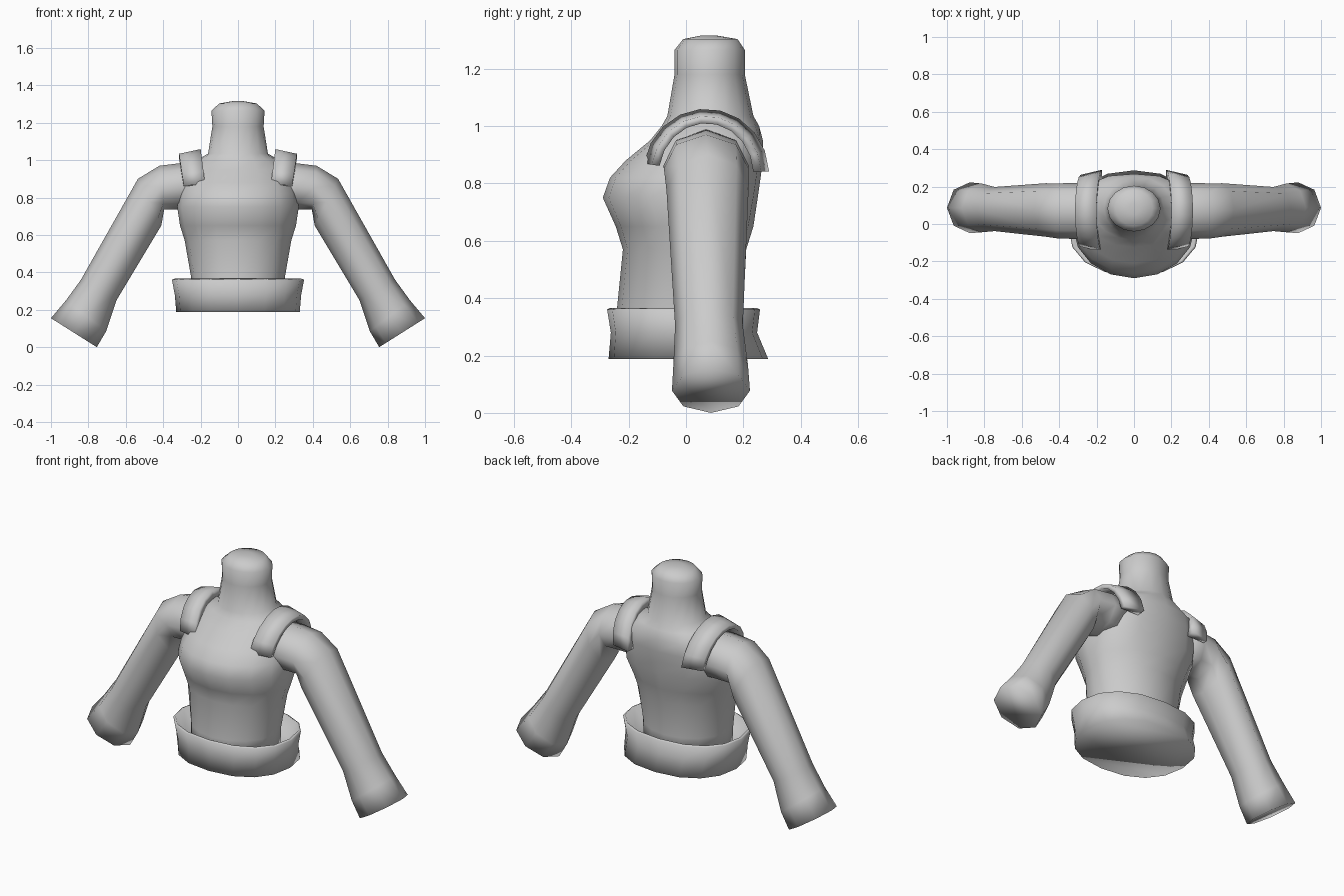
import bpy, bmesh, math
from mathutils import Vector

cube = bpy.data.objects.get("Cube")
if cube:
    bpy.data.objects.remove(cube)

shade = (.6, .6, .6, 1)
grey = bpy.data.materials.new("plain grey")
grey.use_nodes = True
grey.diffuse_color = shade
grey.node_tree.nodes["Principled BSDF"].inputs["Base Color"].default_value = shade


def loft(name, rings):
    """Skin a list of point rings, cap both ends and shade smooth."""
    bm = bmesh.new()
    loops = [[bm.verts.new(point) for point in ring] for ring in rings]
    for lower, upper in zip(loops, loops[1:]):
        count = len(lower)
        for i in range(count):
            j = (i + 1) % count
            bm.faces.new((lower[i], lower[j], upper[j], upper[i]))
    bm.faces.new(loops[0])
    bm.faces.new(loops[-1])
    bmesh.ops.recalc_face_normals(bm, faces=bm.faces)
    for face in bm.faces:
        face.smooth = True
    mesh = bpy.data.meshes.new(name)
    bm.to_mesh(mesh)
    bm.free()
    mesh.materials.append(grey)
    part = bpy.data.objects.new(name, mesh)
    bpy.context.collection.objects.link(part)


def turn(count):
    """Evenly spaced angles around a full circle."""
    return [math.tau * i / count for i in range(count)]


def rounded(value, power):
    """Signed power used to square off an ellipse."""
    return math.copysign(abs(value) ** (2 / power), value)


def oval(height, half_width, front, back, front_power=2, back_power=2):
    """Horizontal rounded section; higher powers give boxier corners."""
    middle, depth = (front + back) / 2, (back - front) / 2
    points = []
    for angle in turn(16):
        across, along = math.cos(angle), math.sin(angle)
        power = back_power if along > 0 else front_power
        points.append((half_width * rounded(across, power),
                       middle + depth * rounded(along, power), height))
    return points


# Torso and neck: height, half width, front y, back y
torso = [
    (.27, .25, -.24, .2), (.37, .25, -.24, .2),
    (.57, .285, -.22, .21), (.65, .31, -.245, .235),
    (.75, .325, -.29, .25), (.82, .315, -.265, .26),
    (.88, .3, -.21, .268), (.95, .275, -.125, .268),
    (1, .22, -.085, .255), (1.035, .16, -.065, .235),
    (1.18, .137, -.04, .205), (1.265, .142, -.04, .205),
    (1.303, .1, -.01, .18), (1.315, .03, .05, .11),
]


def shoulder_blade_power(height):
    """The upper back is squarer than the waist and neck."""
    return 2.7 if .7 < height < 1 else 2


loft("torso_and_neck",
     [oval(*section, back_power=shoulder_blade_power(section[0])) for section in torso])

# Waistband: closed bottom, outer wall, rolled rim, inner wall
band = [
    (.187, .33, -.27, .287), (.28, .338, -.262, .248),
    (.36, .353, -.275, .258), (.366, .34, -.265, .247),
    (.28, .28, -.235, .215),
]
loft("waistband",
     [oval(*section, front_power=2.3, back_power=2.3) for section in band])

# Sleeves: outer x and z, inner x and z, centre y, half depth
sleeve = [
    (.2, .99, .2, .73, .07, .145), (.3, .985, .32, .735, .07, .15),
    (.42, .97, .395, .735, .07, .147), (.535, .9, .41, .65, .075, .143),
    (.84, .36, .65, .25, .08, .118), (.92, .25, .705, .085, .086, .13),
    (1, .155, .755, 0, .087, .136),
]


def sleeve_ring(side, outer_x, outer_z, inner_x, inner_z, centre, depth):
    """Slanted octagon spanning the outer and inner edge of the sleeve."""
    outer = Vector((side * outer_x, centre, outer_z))
    inner = Vector((side * inner_x, centre, inner_z))
    middle, half = (outer + inner) / 2, (outer - inner) / 2
    return [middle + half * math.cos(angle) + Vector((0, depth * math.sin(angle), 0))
            for angle in turn(8)]


def strap_ring(side, angle):
    """Four-sided section of the strap at an angle around the shoulder."""
    along, rise = math.cos(angle), math.sin(angle)

    def corner(base_x, reach, lift):
        return (side * (base_x + .03 * rise), .07 + reach * along, .83 + lift * rise)

    inside, outside = .17, .285
    return [corner(inside, .22, .23), corner(outside, .193, .205),
            corner(outside, .165, .18), corner(inside, .165, .18)]


strap_steps = 9
for label, side in (("left", 1), ("right", -1)):
    loft(label + "_arm", [sleeve_ring(side, *section) for section in sleeve])
    # The strap runs over the shoulder from the upper back to the chest
    angles = [math.radians(3 + 167 * i / strap_steps) for i in range(strap_steps + 1)]
    loft(label + "_shoulder_strap", [strap_ring(side, angle) for angle in angles])
